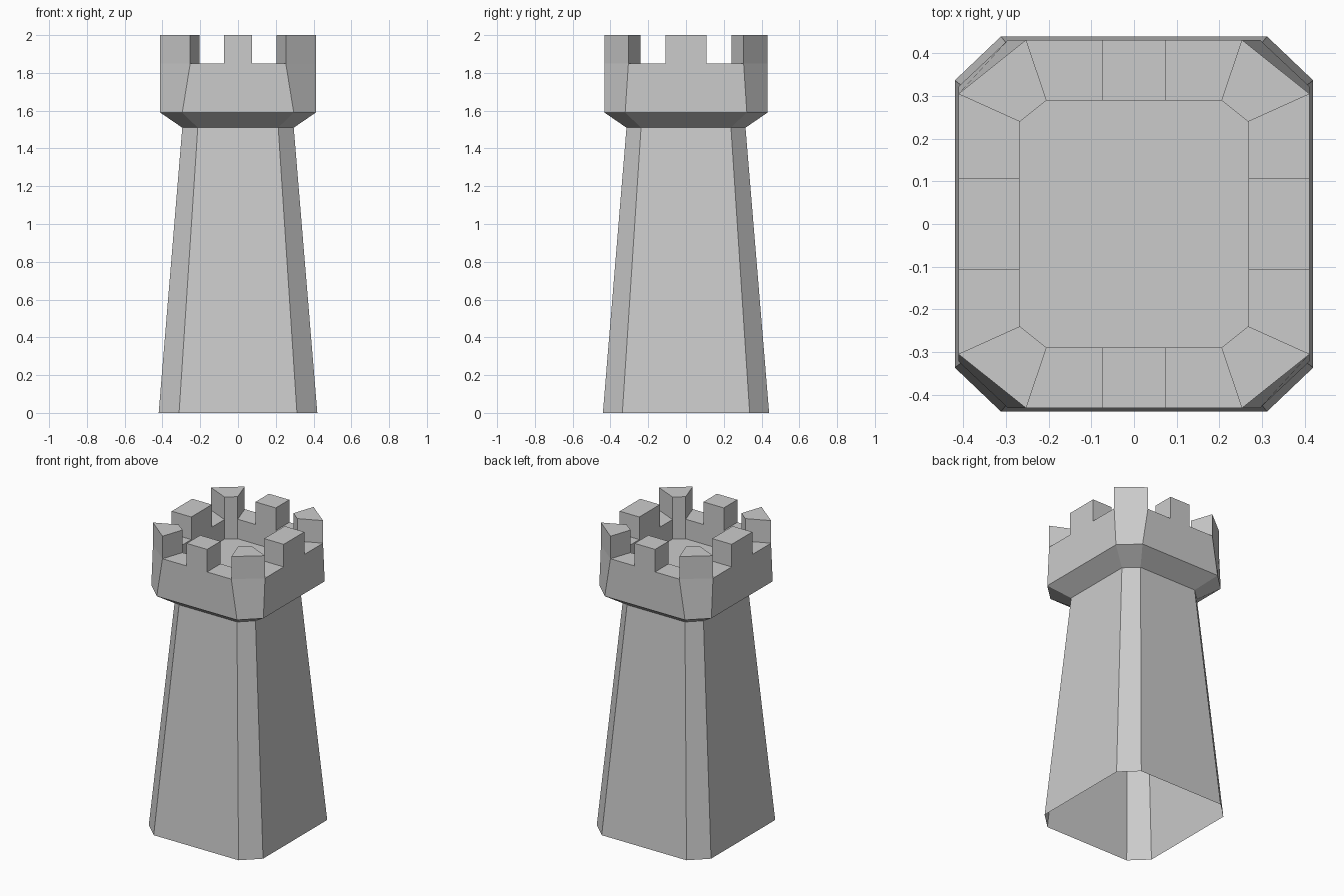
import bpy, bmesh

if "Cube" in bpy.data.objects:
    bpy.data.objects.remove(bpy.data.objects["Cube"])


def octagon(x, y, cx, cy, mx=None, my=None):
    """Chamfered rectangle, counter-clockwise; mx/my add two points on each long side."""
    ends = [((-cx, -y), (cx, -y)), ((x, -cy), (x, cy)),
            ((cx, y), (-cx, y)), ((-x, cy), (-x, -cy))]
    mids = [((-1, -y), (1, -y)), ((x, -1), (x, 1)), ((1, y), (-1, y)), ((-x, 1), (-x, -1))]
    pts = []
    for k in range(4):
        pts.append(ends[k][0])
        if mx:
            for p in mids[k]:
                pts.append((p[0] * mx, p[1]) if k % 2 == 0 else (p[0], p[1] * my))
        pts.append(ends[k][1])
    return pts


def ring(bm, pts, z):
    return [bm.verts.new((x, y, z)) for x, y in pts]


def loft(bm, a, b):
    n = len(a)
    for i in range(n):
        j = (i + 1) % n
        bm.faces.new((a[i], a[j], b[j], b[i]))


def finish(bm, name):
    bmesh.ops.remove_doubles(bm, verts=bm.verts, dist=1e-5)
    mesh = bpy.data.meshes.new(name)
    bm.to_mesh(mesh)
    bm.free()
    bpy.context.collection.objects.link(bpy.data.objects.new(name, mesh))


NECK = octagon(0.295, 0.315, 0.213, 0.238)
OUTER = octagon(0.412, 0.432, 0.253, 0.305, 0.075, 0.108)
INNER = octagon(0.268, 0.29, 0.205, 0.24, 0.075, 0.108)
Z_NECK, Z_FLARE, Z_WALK, Z_TOP, Z_FLOOR = 1.51, 1.59, 1.85, 2.0, 1.72

# Tapered shaft, open underneath
bm = bmesh.new()
loft(bm, ring(bm, octagon(0.42, 0.44, 0.312, 0.337), 0), ring(bm, NECK, Z_NECK))
finish(bm, "tower_shaft")

# Crown: flared underside, outer wall, walkway, inner wall and sunken floor
bm = bmesh.new()
flare = ring(bm, octagon(0.412, 0.432, 0.295, 0.322), Z_FLARE)
loft(bm, ring(bm, NECK, Z_NECK), flare)
out = ring(bm, OUTER, Z_WALK)
inn = ring(bm, INNER, Z_WALK)
for k in range(4):
    a, b, c = flare[2 * k], flare[2 * k + 1], flare[(2 * k + 2) % 8]
    o = out[4 * k:4 * k + 4]
    bm.faces.new([a, b] + o[::-1])
    bm.faces.new((b, c, out[(4 * k + 4) % 16], o[3]))
floor = ring(bm, INNER, Z_FLOOR)
loft(bm, inn, floor)
bm.faces.new(floor)

# Battlements: odd segments rise as merlons, even ones stay as gaps
for i in range(16):
    j = (i + 1) % 16
    base = [out[i], out[j], inn[j], inn[i]]
    if i % 2:
        top = ring(bm, [v.co.xy for v in base], Z_TOP)
        loft(bm, base, top)
        bm.faces.new(top)
    else:
        bm.faces.new(base)
finish(bm, "battlement_crown")
